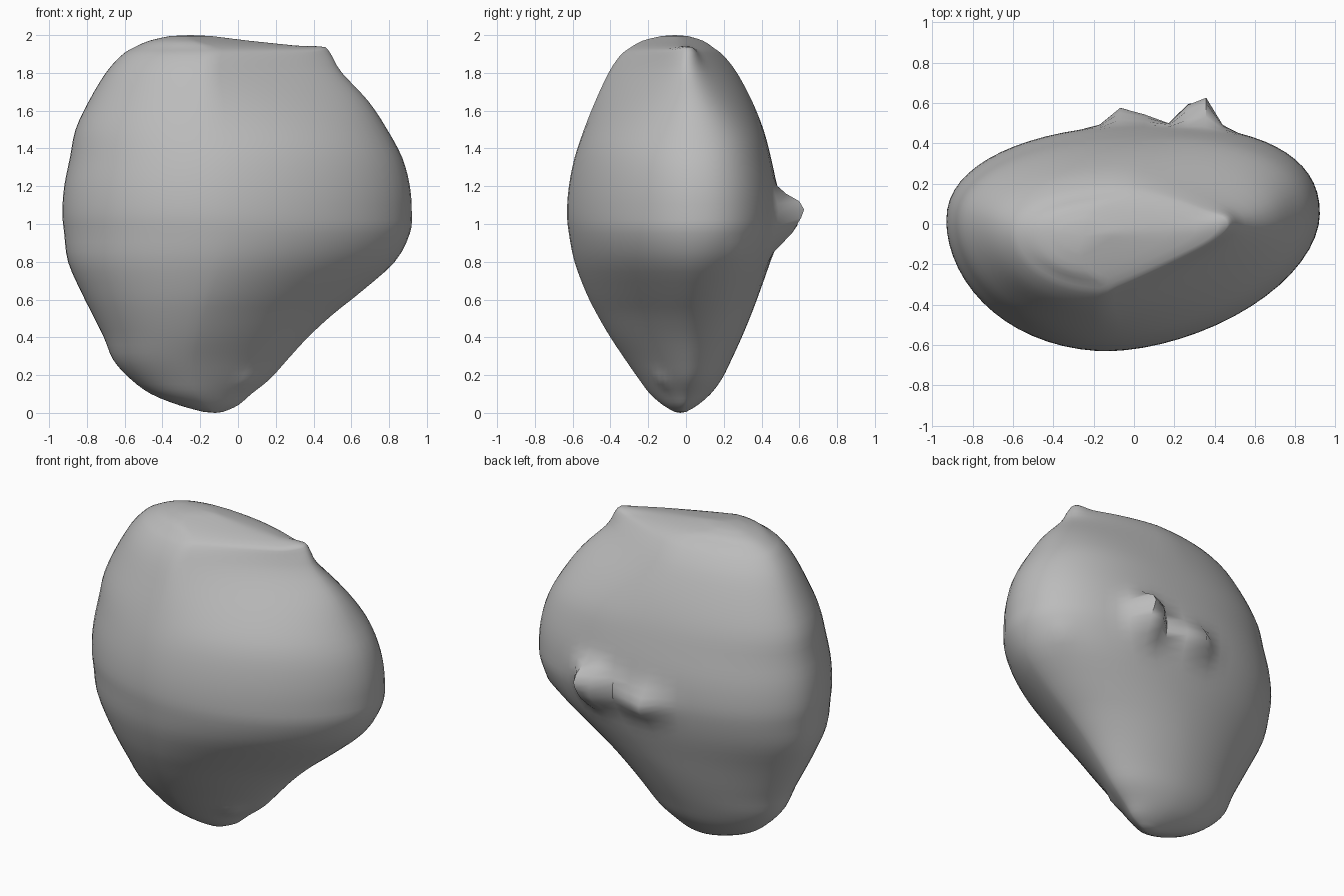
import bpy
import bmesh
import math
from mathutils import Vector

SEGMENTS = 64
STEPS = 3

cube = bpy.data.objects.get("Cube")
if cube:
    bpy.data.objects.remove(cube, do_unlink=True)

# Outline levels of the stone: height, left, right, front, back
LEVELS = [
    (.005, -.18, -.08, -.06, 0),
    (.04, -.31, 0, -.12, .06),
    (.1, -.46, .07, -.19, .13),
    (.18, -.57, .17, -.25, .19),
    (.28, -.66, .26, -.32, .24),
    (.4, -.71, .37, -.4, .295),
    (.52, -.77, .5, -.47, .345),
    (.64, -.83, .65, -.53, .39),
    (.8, -.9, .83, -.59, .445),
    (.95, -.92, .91, -.62, .48),
    (1.06, -.93, .92, -.63, .49),
    (1.2, -.92, .91, -.62, .48),
    (1.35, -.89, .87, -.59, .45),
    (1.5, -.86, .79, -.54, .41),
    (1.65, -.79, .69, -.48, .35),
    (1.8, -.7, .55, -.41, .27),
    (1.89, -.62, .48, -.35, .2),
    (1.93, -.56, .41, -.3, .15),
    (1.97, -.47, .06, -.23, .09),
    (1.995, -.36, -.14, -.13, .01),
]

# Rough chips: centre, push direction, reach
CHIPS = [
    ((.33, .48, 1.08), (0, .14, .02), .08),
    ((.31, .48, .97), (0, .11, 0), .09),
    ((-.03, .49, 1), (0, .11, 0), .1),
    ((.45, 0, 1.9), (.01, .02, .02), .07),
    ((.8, .3, .82), (.02, .02, 0), .06),
    ((.06, -.15, .15), (.02, -.02, 0), .05),
]


def blend(a, b, c, d, t):
    """Smooth curve through b and c, guided by neighbours a and d."""
    return b + t / 2 * (c - a + t * (2 * a - 5 * b + 4 * c - d
                                     + t * (3 * (b - c) + d - a)))


def smooth_levels():
    last = len(LEVELS) - 1
    rows = []
    for i in range(last):
        near = [LEVELS[max(0, min(last, i + k))] for k in (-1, 0, 1, 2)]
        for step in range(STEPS):
            rows.append([blend(*v, step / STEPS) for v in zip(*near)])
    return rows + [LEVELS[last]]


def fade(value, start, end):
    t = max(0, min(1, (value - start) / (end - start)))
    return t * t * (3 - 2 * t)


def outline_point(row, angle):
    """Full back, keeled lower front, and a crest that thins to one side."""
    z, left, right, front, back = row
    c, s = math.cos(angle), math.sin(angle)
    half = (right - left) / 2
    low = 1 - fade(z, .5, 1)
    rim = front + (back - front) * .59
    if s > 0:
        keel, lean, reach = .88 + .17 * low, .06, back - rim
    else:
        keel, lean, reach = 1.08, .12, rim - front
        if c > 0:
            keel += .2 * low
    across = math.copysign(abs(c) ** keel, c)
    depth = math.copysign(abs(s) ** keel, s)
    x = (left + right) / 2 + half * (across + lean * s * abs(s))
    thin = 1 - .5 * fade(z, 1.4, 1.9) * max(0, c)
    return Vector((x, rim + .02 * half * c + reach * depth * thin, z))


def chip(point):
    moved = point.copy()
    for centre, push, reach in CHIPS:
        distance = (point - Vector(centre)).length / reach
        moved += Vector(push) * math.exp(-distance * distance)
    return moved


# Stone body
bm = bmesh.new()
rings = []
for row in smooth_levels():
    angles = [math.tau * i / SEGMENTS for i in range(SEGMENTS)]
    rings.append([bm.verts.new(chip(outline_point(row, a))) for a in angles])
for low, high in zip(rings, rings[1:]):
    for i in range(SEGMENTS):
        j = (i + 1) % SEGMENTS
        bm.faces.new((low[i], low[j], high[j], high[i]))

# Rounded tips
for ring, tip in ((rings[0], (-.12, -.03, 0)), (rings[-1], (-.25, -.06, 2))):
    end = bm.verts.new(tip)
    for i in range(SEGMENTS):
        bm.faces.new((ring[i], ring[(i + 1) % SEGMENTS], end))
bmesh.ops.recalc_face_normals(bm, faces=bm.faces)

mesh = bpy.data.meshes.new("rock")
bm.to_mesh(mesh)
bm.free()
rock = bpy.data.objects.new("rock", mesh)
bpy.context.collection.objects.link(rock)

# Plain stone colour
stone = bpy.data.materials.new("stone grey")
stone.use_nodes = True
grey = (.5, .5, .5, 1)
stone.diffuse_color = grey
stone.node_tree.nodes["Principled BSDF"].inputs["Base Color"].default_value = grey
mesh.materials.append(stone)

bpy.context.view_layer.objects.active = rock
rock.select_set(True)
bpy.ops.object.shade_smooth_by_angle(angle=math.radians(50))
